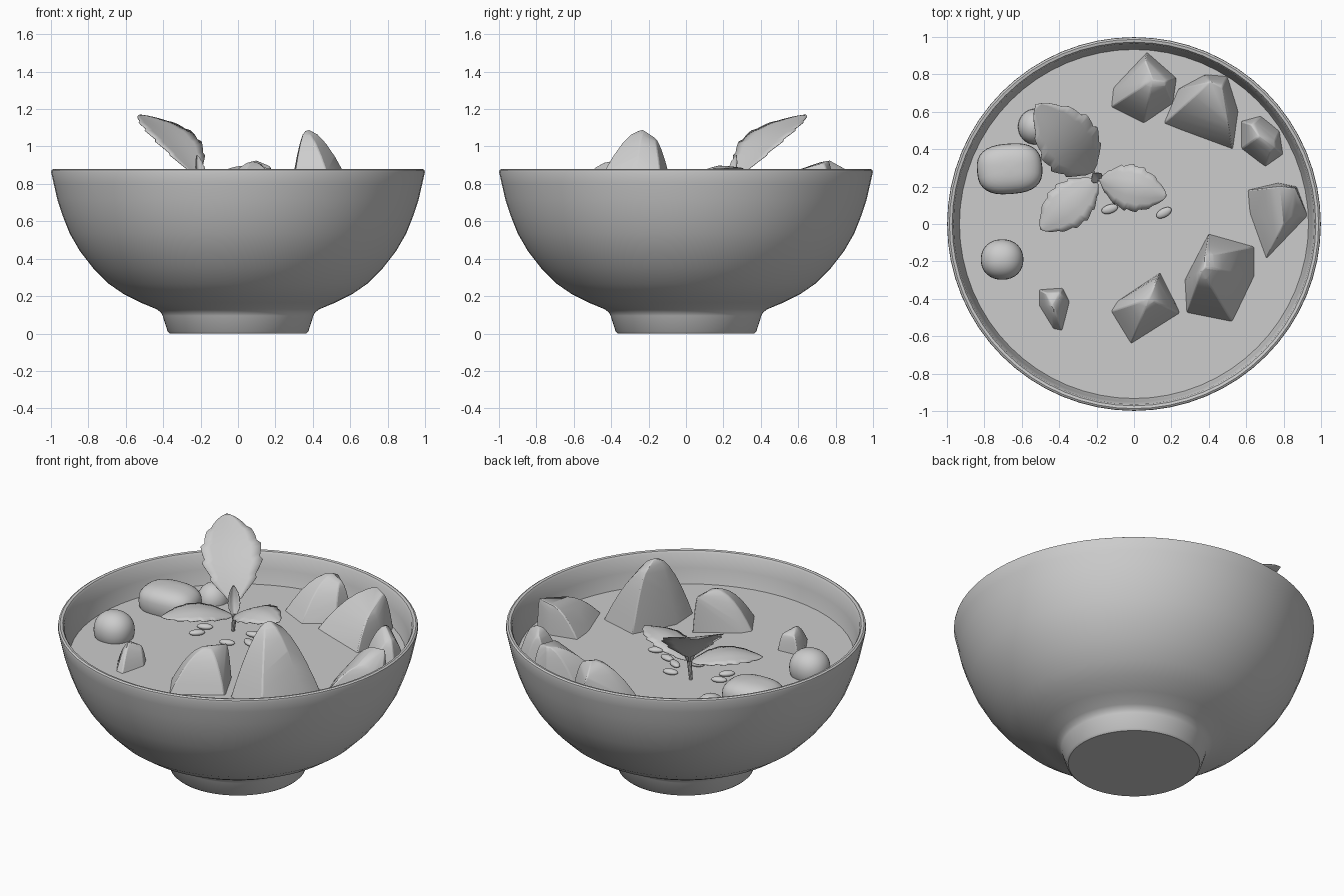
import bpy, bmesh, math
from mathutils import Vector

cube = bpy.data.objects.get("Cube")
if cube:
    bpy.data.objects.remove(cube, do_unlink=True)

grey = bpy.data.materials.new("plain_grey")
grey.use_nodes = True
grey.diffuse_color = (0.604, 0.604, 0.604, 1)
grey.node_tree.nodes["Principled BSDF"].inputs["Base Color"].default_value = grey.diffuse_color

SOUP = 0.69


def finish(name, bm, angle=35):
    """Turn a bmesh into a smooth-shaded object that keeps its sharp edges."""
    bmesh.ops.recalc_face_normals(bm, faces=bm.faces[:])
    mesh = bpy.data.meshes.new(name)
    bm.to_mesh(mesh)
    bm.free()
    mesh.materials.append(grey)
    obj = bpy.data.objects.new(name, mesh)
    bpy.context.collection.objects.link(obj)
    bpy.ops.object.select_all(action='DESELECT')
    obj.select_set(True)
    bpy.context.view_layer.objects.active = obj
    bpy.ops.object.shade_smooth_by_angle(angle=math.radians(angle))
    return obj


def lathe(name, profile, steps=64):
    bm = bmesh.new()
    verts = [bm.verts.new((r, 0, z)) for r, z in profile]
    edges = [bm.edges.new(pair) for pair in zip(verts, verts[1:])]
    bmesh.ops.spin(bm, geom=verts + edges, cent=(0, 0, 0), axis=(0, 0, 1),
                   angle=math.tau, steps=steps, use_duplicate=False)
    bmesh.ops.remove_doubles(bm, verts=bm.verts[:], dist=0.0005)
    return finish(name, bm)


def chunk(name, outline, ridge, bulge=1.9):
    """Cut piece: an outline rising in a curve to the nearest ridge points."""
    bm = bmesh.new()
    low = SOUP - 0.02
    peaks = [Vector(p) for p in ridge]
    for x, y in outline:
        foot = Vector((x, y, low))
        top = min(peaks, key=lambda p: (p.xy - foot.xy).length)
        for i in range(7):
            t = i / 6
            spot = foot.lerp(top, t)
            spot.z = low + (top.z - low) * (1 - (1 - t) ** bulge)
            bm.verts.new(spot)
    for p in peaks:
        bm.verts.new(p)
    bmesh.ops.remove_doubles(bm, verts=bm.verts[:], dist=0.002)
    hull = bmesh.ops.convex_hull(bm, input=bm.verts[:])
    spare = {g for g in hull["geom_interior"] + hull["geom_unused"]
             if isinstance(g, bmesh.types.BMVert)}
    bmesh.ops.delete(bm, geom=list(spare), context='VERTS')
    obj = finish(name, bm, 32)
    bevel = obj.modifiers.new("soft_edges", 'BEVEL')
    bevel.width = 0.006
    bevel.segments = 2
    bevel.limit_method = 'ANGLE'
    return obj


def blob(name, centre, radii, turn=0, power=1.0):
    """Rounded berry; a power below one squares it off."""
    bm = bmesh.new()
    bmesh.ops.create_uvsphere(bm, u_segments=32, v_segments=16, radius=1)
    c, s = math.cos(turn), math.sin(turn)
    for v in bm.verts:
        p = [math.copysign(abs(a) ** power, a) * r for a, r in zip(v.co, radii)]
        v.co = Vector((p[0] * c - p[1] * s, p[0] * s + p[1] * c, p[2])) + Vector(centre)
    return finish(name, bm, 60)


def leaf(name, base, tip, side, width, arch, fold, stalk=0.03, teeth=6):
    """Serrated blade on a short stalk, folded along its midrib and arched."""
    base, tip = Vector(base), Vector(tip)
    run = tip - base
    side = Vector(side).normalized()
    up = run.cross(side).normalized()
    if up.z < 0:
        up = -up
    n, m = teeth * 5, 6
    bm = bmesh.new()
    rows = []
    for i in range(n + 1):
        u = i / n
        blade = max(0, (u - stalk) / (1 - stalk))
        half = width / 2 * math.sin(math.pi * blade) ** 0.75 + 0.008 * (1 - u)
        half *= 0.93 + 0.14 * ((u * teeth) % 1)
        row = []
        for j in range(m + 1):
            v = 2 * j / m - 1
            lift = arch * math.sin(math.pi * u) + fold * half * abs(v) ** 1.3
            row.append(bm.verts.new(base + run * u + side * half * v + up * lift))
        rows.append(row)
    for a, b in zip(rows, rows[1:]):
        for j in range(m):
            bm.faces.new((a[j], a[j + 1], b[j + 1], b[j]))
    bmesh.ops.remove_doubles(bm, verts=bm.verts[:], dist=0.0002)
    obj = finish(name, bm, 60)
    thick = obj.modifiers.new("thickness", 'SOLIDIFY')
    thick.thickness = 0.003
    thick.offset = 0
    return obj


# Bowl with foot and rounded rim, and the filling inside it
lathe("bowl", [
    (0, 0), (0.365, 0), (0.376, 0.01), (0.403, 0.095), (0.412, 0.112), (0.435, 0.13),
    (0.52, 0.165), (0.61, 0.21), (0.69, 0.265), (0.775, 0.35), (0.845, 0.44),
    (0.9, 0.535), (0.94, 0.636), (0.967, 0.72), (0.985, 0.8), (0.999, 0.862),
    (0.997, 0.874), (0.987, 0.88), (0.972, 0.877), (0.964, 0.865), (0.95, 0.78),
    (0.933, 0.69), (0.9, 0.6), (0.8, 0.42), (0.6, 0.25), (0, 0.18)])
lathe("filling", [(0.934, SOUP), (0, SOUP)])

# Cut fruit pieces around the edge
chunk("back_piece",
      [(0.07, 0.92), (0.23, 0.78), (0.21, 0.64), (0.05, 0.53), (-0.13, 0.62), (-0.12, 0.72)],
      [(0.06, 0.87, 0.87), (0.1, 0.77, 0.925), (0.16, 0.76, 0.9)])
chunk("back_left_piece",
      [(0.38, 0.8), (0.5, 0.79), (0.56, 0.6), (0.53, 0.39), (0.15, 0.53), (0.23, 0.72)],
      [(0.41, 0.76, 0.925), (0.47, 0.73, 0.91), (0.49, 0.6, 0.87)])
chunk("small_left_piece",
      [(0.57, 0.55), (0.68, 0.58), (0.78, 0.5), (0.8, 0.37), (0.7, 0.3), (0.57, 0.4)],
      [(0.63, 0.53, 0.84), (0.67, 0.47, 0.87), (0.74, 0.42, 0.83)])
chunk("left_piece",
      [(0.6, 0.18), (0.77, 0.22), (0.87, 0.2), (0.93, 0.04), (0.7, -0.2), (0.61, 0.05)],
      [(0.78, 0.2, 0.87), (0.86, 0.19, 0.88), (0.82, 0.04, 0.84)])
chunk("tall_piece",
      [(0.4, -0.05), (0.65, -0.12), (0.65, -0.28), (0.53, -0.53), (0.28, -0.48), (0.27, -0.3)],
      [(0.36, -0.25, 1.085), (0.38, -0.23, 1.09), (0.38, -0.17, 1.05)], 1.6)
chunk("front_piece",
      [(0.14, -0.26), (0.25, -0.48), (-0.02, -0.65), (-0.13, -0.47), (-0.1, -0.42)],
      [(0.125, -0.29, 0.905), (0.08, -0.4, 0.92)])
chunk("small_front_piece",
      [(-0.51, -0.35), (-0.38, -0.34), (-0.34, -0.42), (-0.38, -0.58), (-0.43, -0.57), (-0.51, -0.44)],
      [(-0.47, -0.37, 0.79), (-0.4, -0.37, 0.785), (-0.435, -0.43, 0.813)])

# Round berries
blob("long_berry", (-0.665, 0.295, 0.73), (0.175, 0.135, 0.1), 0.08, 0.75)
blob("front_berry", (-0.705, -0.19, 0.73), (0.114, 0.108, 0.11), 0, 0.93)
blob("back_berry", (-0.53, 0.52, 0.69), (0.09, 0.095, 0.1))

# Sprig: stem, three leaves and a bud
bm = bmesh.new()
bmesh.ops.create_cone(bm, segments=10, radius1=0.01, radius2=0.014, depth=0.12)
for v in bm.verts:
    v.co += Vector((-0.2 + v.co.z * 0.1, 0.245, 0.74))
finish("stem", bm)
leaf("upright_leaf", (-0.195, 0.25, 0.79), (-0.525, 0.64, 1.17), (0.72, 0.69, 0), 0.33, 0.065, 0.05, 0.1)
leaf("right_leaf", (-0.19, 0.24, 0.785), (-0.5, -0.03, 0.8), (-0.65, 0.75, 0), 0.24, 0.045, -0.15)
leaf("left_leaf", (-0.19, 0.24, 0.79), (0.175, 0.15, 0.88), (0.2, 0.98, 0.1), 0.24, 0.055, -0.2)
leaf("bud_leaf", (-0.19, 0.235, 0.78), (-0.22, 0.27, 0.955), (0.75, 0.66, 0), 0.06, -0.015, 0.7)

# Seeds scattered under the sprig
seeds = [(-0.13, 0.08, 0.3), (0.16, 0.06, 0.5), (-0.35, 0.18, 0.4), (-0.34, 0.09, 0.8),
         (-0.03, 0.15, 2.6), (-0.07, 0.25, 0.2), (0.05, 0.11, 2.9)]
for i, (x, y, turn) in enumerate(seeds):
    blob(f"seed_{i + 1}", (x, y, SOUP + 0.012), (0.045, 0.024, 0.016), turn)
